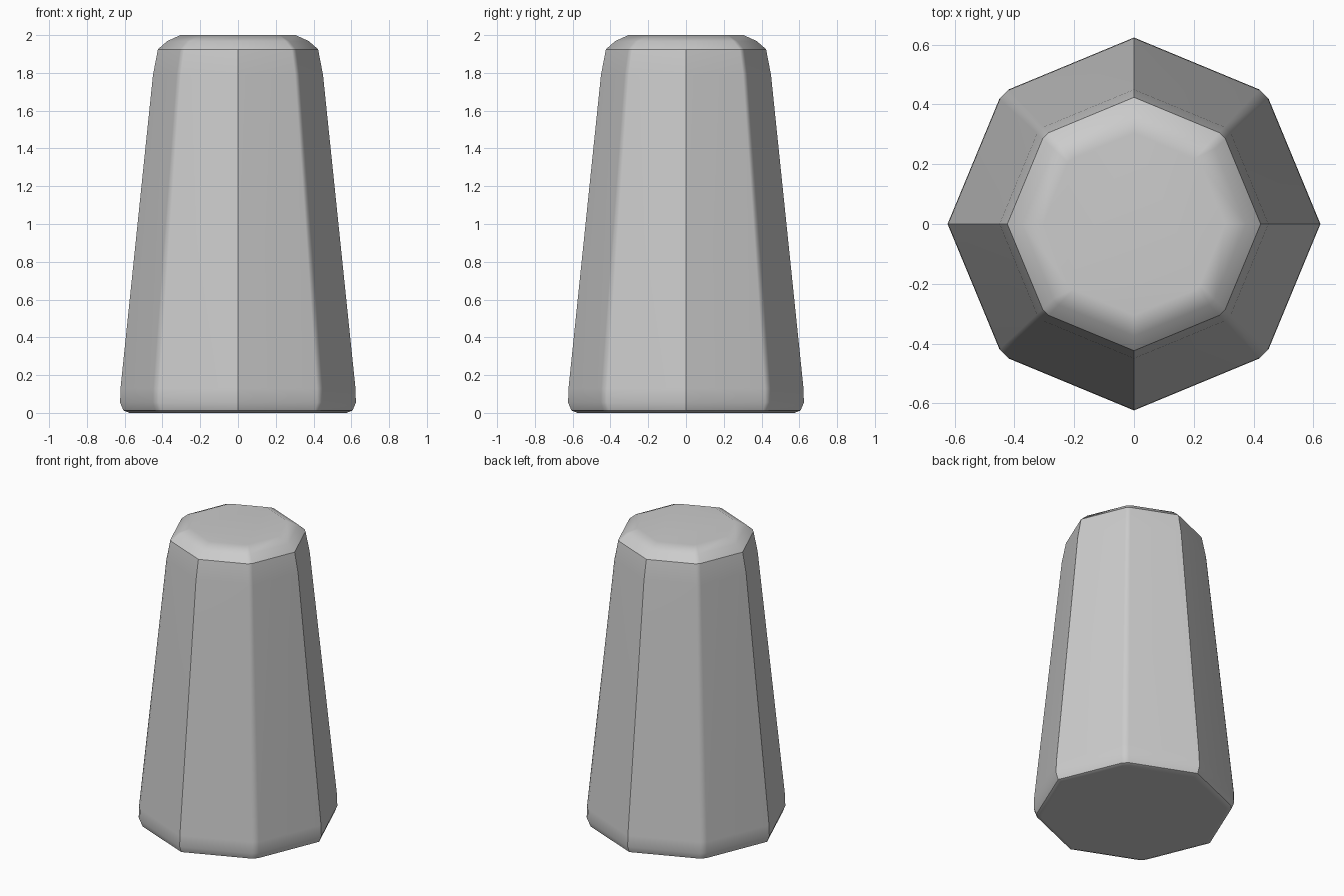
import bpy
import bmesh
from math import cos, sin, pi
from mathutils import Vector

cube = bpy.data.objects.get("Cube")
if cube:
    bpy.data.objects.remove(cube, do_unlink=True)

# Plain grey material
grey = bpy.data.materials.new("light_grey")
grey.use_nodes = True
colour = (0.6, 0.6, 0.6, 1)
grey.diffuse_color = colour
grey.node_tree.nodes["Principled BSDF"].inputs["Base Color"].default_value = colour

# Radius and height of each ring, from the base to the flat top
PROFILE = [(0.575, 0), (0.607, 0.013), (0.624, 0.055), (0.622, 0.13),
           (0.45, 1.79), (0.424, 1.925), (0.375, 1.968), (0.305, 2)]
SIDES = 8


def octagon(radius, z):
    """Octagon ring with every second corner slightly chamfered."""
    corners = [Vector((radius * cos(2 * pi * i / SIDES),
                       radius * sin(2 * pi * i / SIDES), z)) for i in range(SIDES)]
    ring = []
    for i, corner in enumerate(corners):
        if i % 2:
            ring.append(corner.lerp(corners[i - 1], 0.05))
            ring.append(corner.lerp(corners[(i + 1) % SIDES], 0.05))
        else:
            ring.append(corner)
    return ring


# Tapered body with softened rims
bm = bmesh.new()
rings = [[bm.verts.new(p) for p in octagon(r, z)] for r, z in PROFILE]
for low, high in zip(rings, rings[1:]):
    n = len(low)
    for i in range(n):
        j = (i + 1) % n
        bm.faces.new((low[i], low[j], high[j], high[i]))
bm.faces.new(list(reversed(rings[0])))
bm.faces.new(rings[-1])
bmesh.ops.recalc_face_normals(bm, faces=bm.faces)

mesh = bpy.data.meshes.new("tapered_body")
bm.to_mesh(mesh)
bm.free()
mesh.materials.append(grey)
body = bpy.data.objects.new("tapered_body", mesh)
bpy.context.collection.objects.link(body)

# Smooth the rims while the large facets stay flat
bpy.context.view_layer.objects.active = body
body.select_set(True)
bpy.ops.object.shade_smooth_by_angle(angle=pi / 5)
weighted = body.modifiers.new("flat_facets", 'WEIGHTED_NORMAL')
weighted.keep_sharp = True
